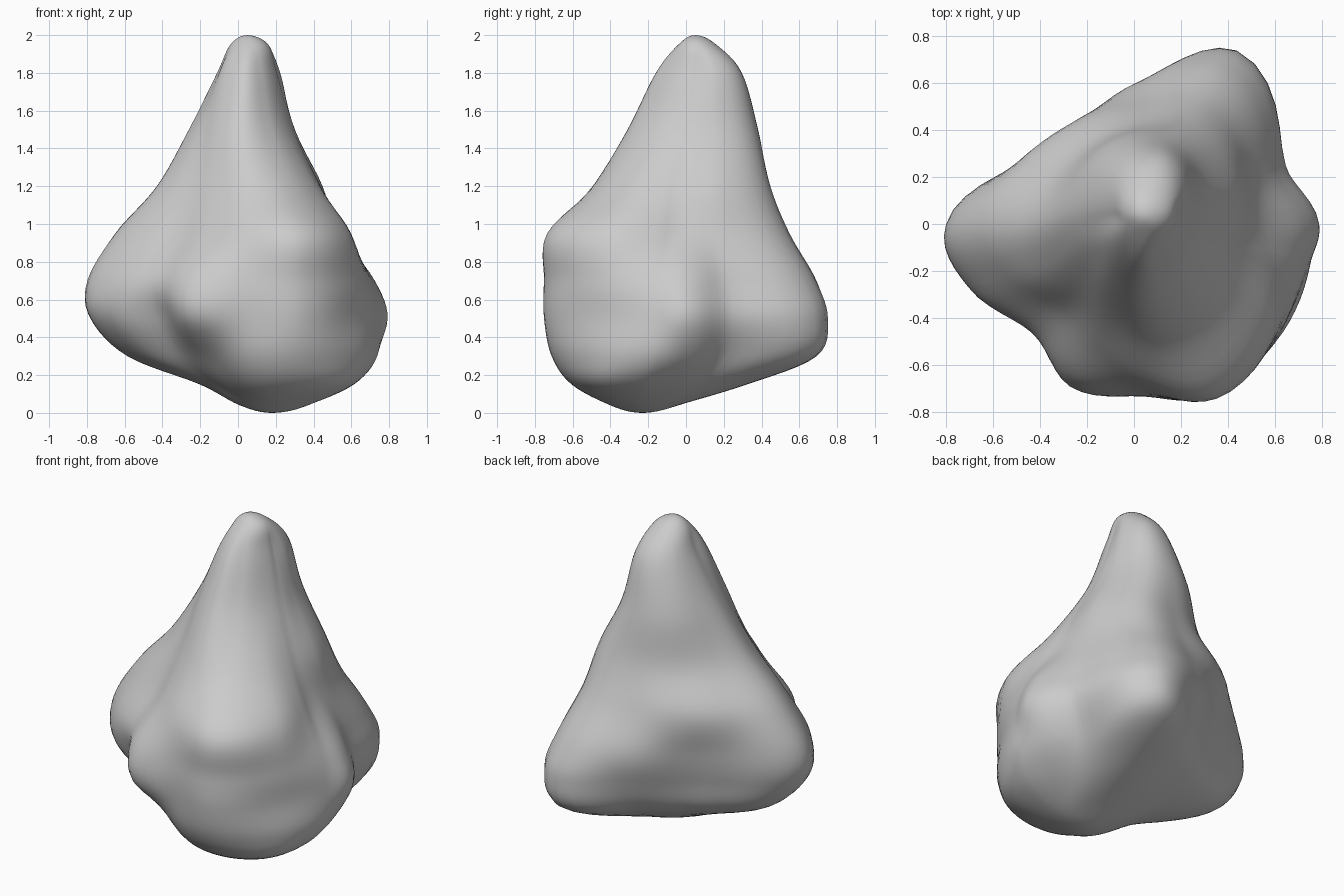
import bpy
import bmesh
from math import cos, sin, radians
from mathutils import Vector

# Remove the default object only
default = bpy.data.objects.get("Cube")
if default:
    bpy.data.objects.remove(default, do_unlink=True)

STEPS = 6      # interpolated steps between neighbouring control points

# Directions of the ridges and hollows around the boulder, in degrees
SPINES = [0, 24, 64, 95, 130, 155, 180, 199, 222, 243, 267, 290, 320, 345]
COUNT = len(SPINES)


def round_section(height, cx, cy, reach):
    return [height, cx, cy] + [reach] * COUNT


# Sections in hundredths: height, centre x, centre y, then one reach per spine
FOOT = [round_section(0, 18, -23, 0), round_section(4, 19, -22, 18)]
BODY = [
    [15, 12, -10, 44, 39, 46, 34, 30, 31, 32, 32, 32, 38, 48, 53, 56, 51],
    [30, 8, 0, 62, 53, 76, 48, 42, 49, 66, 62, 52, 56, 68, 74, 72, 68],
    [50, 8, 0, 71, 62, 82, 58, 49, 58, 85, 81, 64, 76, 73, 78, 71, 69],
    [70, 8, 0, 64, 57, 74, 61, 53, 62, 87, 81, 69, 75, 73, 78, 71, 65],
    [95, 8, 0, 46, 47, 58, 52, 55, 62, 73, 66, 54, 58, 67, 77, 66, 51],
    [120, 8, 0, 36, 40, 47, 43, 43, 46, 51, 47, 42, 44, 49, 49, 43, 37],
    [150, 5, 5, 25, 27, 33, 33, 32, 31, 31, 30, 30, 33, 36, 32, 27, 25],
    [180, 5, 7, 16, 19, 23, 22, 19, 17, 16, 16, 19, 21, 23, 20, 17, 16],
]
TIP = [round_section(195, 6, 6, 10), round_section(200, 5, 5, 0)]


def spline(a, b, c, d, t):
    """Smooth curve from b to c that also looks at the neighbours a and d."""
    return 0.5 * (2 * b + (c - a) * t + (2 * a - 5 * b + 4 * c - d) * t ** 2
                  + (3 * b - a - 3 * c + d) * t ** 3)


def blend_rows(rows, i, t):
    return [spline(*column, t) for column in zip(*rows[i:i + 4])]


def through_pole(row):
    """Section on the far side of a pole, so that the ends close as round caps."""
    return row[:3] + [-reach for reach in row[3:]]


def ring_points(row):
    """Closed outline of one section, smoothed between the spines."""
    height, cx, cy, *reach = [value / 100 for value in row]
    points = []
    for i in range(COUNT):
        around = [(i + k) % COUNT for k in (-1, 0, 1, 2)]
        start = SPINES[i]
        sweep = (SPINES[around[2]] - start) % 360
        for step in range(STEPS):
            t = step / STEPS
            r = spline(*[reach[k] for k in around], t)
            angle = radians(start + sweep * t)
            points.append(Vector((cx + r * cos(angle), cy + r * sin(angle), height)))
    return points


# Smooth the sections along the height
sections = FOOT + BODY + TIP
rows = [through_pole(FOOT[1])] + sections + [through_pole(TIP[0])]
levels = [blend_rows(rows, i, step / STEPS)
          for i in range(len(sections) - 1) for step in range(STEPS)]

# Skin the rings and close both poles
bm = bmesh.new()
rings = [[bm.verts.new(p) for p in ring_points(level)] for level in levels[1:]]
bottom, top = [bm.verts.new([row[k] / 100 for k in (1, 2, 0)])
               for row in (FOOT[0], TIP[1])]
size = len(rings[0])
for i in range(size):
    j = (i + 1) % size
    bm.faces.new((bottom, rings[0][j], rings[0][i]))
    bm.faces.new((top, rings[-1][i], rings[-1][j]))
    for low, high in zip(rings, rings[1:]):
        bm.faces.new((low[i], low[j], high[j], high[i]))
bmesh.ops.recalc_face_normals(bm, faces=bm.faces)

mesh = bpy.data.meshes.new("boulder")
bm.to_mesh(mesh)
bm.free()
boulder = bpy.data.objects.new("boulder", mesh)
bpy.context.collection.objects.link(boulder)

# Plain grey stone
stone = bpy.data.materials.new("grey_stone")
stone.use_nodes = True
colour = (0.6, 0.6, 0.6, 1)
stone.diffuse_color = colour
stone.node_tree.nodes["Principled BSDF"].inputs["Base Color"].default_value = colour
mesh.materials.append(stone)

# Smooth shading over the whole stone
bpy.context.view_layer.objects.active = boulder
boulder.select_set(True)
bpy.ops.object.shade_smooth_by_angle(angle=radians(40))
